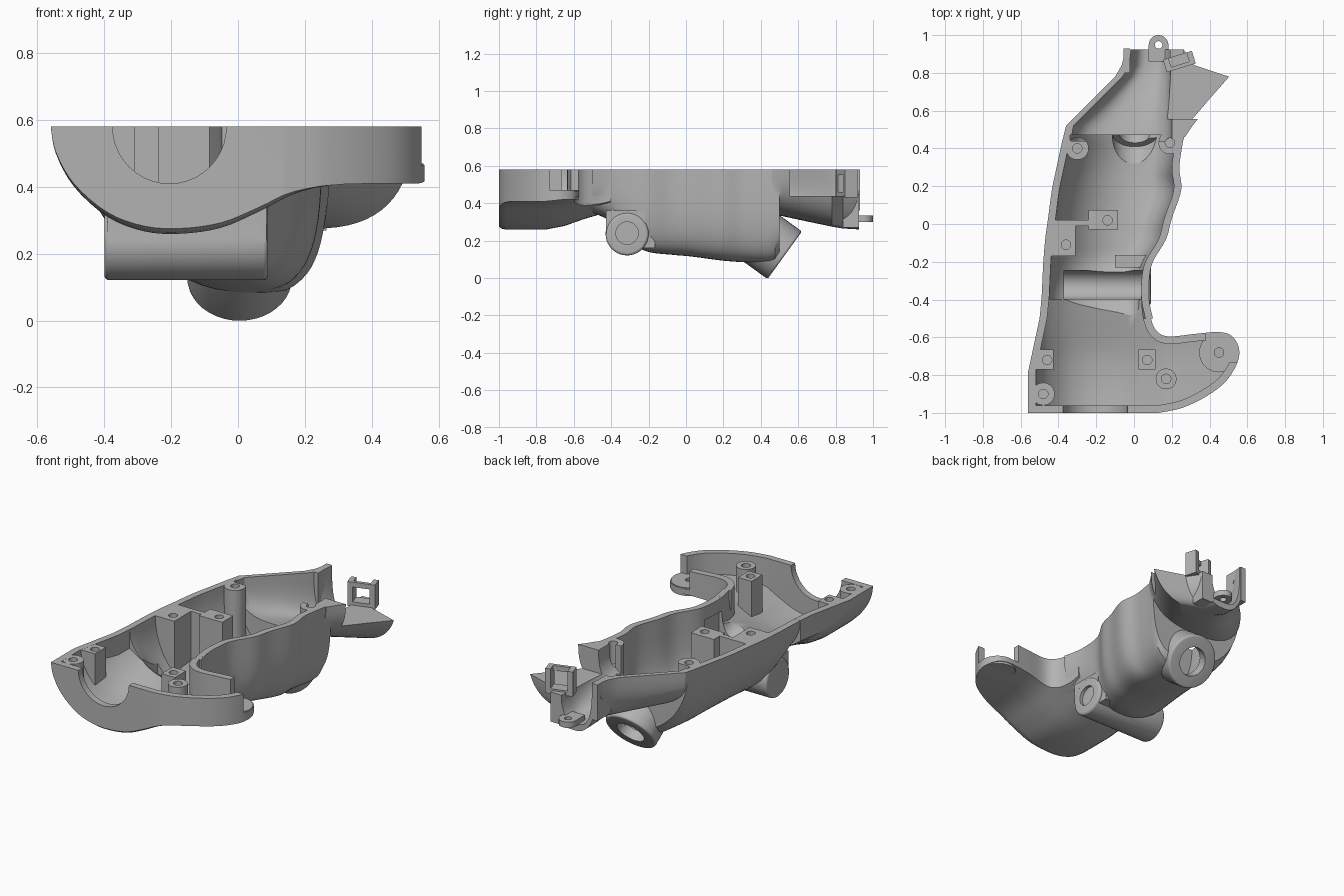
import bpy, bmesh, math
from mathutils import Vector, Matrix

old = bpy.data.objects.get("Cube")
if old:
    bpy.data.objects.remove(old, do_unlink=True)

grey = bpy.data.materials.new("plain grey")
grey.use_nodes = True
grey.diffuse_color = (0.45, 0.45, 0.45, 1)
grey.node_tree.nodes["Principled BSDF"].inputs["Base Color"].default_value = (0.45, 0.45, 0.45, 1)
TOP, WALL = 0.58, 0.04


def make(name, bm):
    bmesh.ops.recalc_face_normals(bm, faces=bm.faces)
    me = bpy.data.meshes.new(name)
    bm.to_mesh(me)
    bm.free()
    me.materials.append(grey)
    ob = bpy.data.objects.new(name, me)
    bpy.context.scene.collection.objects.link(ob)
    return ob


def loft(name, rings):
    bm = bmesh.new()
    rows = [[bm.verts.new(p) for p in r] for r in rings]
    n = len(rows[0])
    for a, b in zip(rows, rows[1:]):
        for i in range(n):
            bm.faces.new((a[i], a[(i + 1) % n], b[(i + 1) % n], b[i]))
    bm.faces.new(rows[0])
    bm.faces.new(rows[-1])
    return make(name, bm)


def prism(name, outline, z0, z1):
    return loft(name, [[(x, y, z) for x, y in outline] for z in (z0, z1)])


def box(name, x0, x1, y0, y1, z0, z1):
    return prism(name, [(x0, y0), (x1, y0), (x1, y1), (x0, y1)], z0, z1)


def rod(name, a, b, r, bevel=0.0):
    a, b = Vector(a), Vector(b)
    bm = bmesh.new()
    m = Matrix.Translation((a + b) / 2) @ (b - a).to_track_quat('Z', 'Y').to_matrix().to_4x4()
    bmesh.ops.create_cone(bm, cap_ends=True, segments=40, radius1=r, radius2=r,
                          depth=(b - a).length, matrix=m)
    if bevel:
        rim = [e for e in bm.edges if any(len(f.verts) > 4 for f in e.link_faces)]
        bmesh.ops.bevel(bm, geom=rim, offset=bevel, segments=4, profile=0.5, affect='EDGES')
    return make(name, bm)


def combine(ob, other, op):
    mod = ob.modifiers.new("bool", 'BOOLEAN')
    mod.operation, mod.object, mod.solver = op, other, 'EXACT'
    deps = bpy.context.evaluated_depsgraph_get()
    me = bpy.data.meshes.new_from_object(ob.evaluated_get(deps))
    ob.modifiers.clear()
    ob.data = me
    bpy.data.objects.remove(other, do_unlink=True)


def spline(pts, k=5):
    """Smooth curve through points of any dimension."""
    p = [Vector(q) for q in pts]
    p = [p[0]] + p + [p[-1]]
    out = []
    for a, b, c, d in zip(p, p[1:], p[2:], p[3:]):
        for j in range(k):
            t = j / k
            out.append(0.5 * (2 * b + (c - a) * t + (2 * a - 5 * b + 4 * c - d) * t ** 2
                              + (3 * b - a - 3 * c + d) * t ** 3))
    return out + [p[-1]]


def inset(pts, d):
    """Shift an open path to its left side."""
    out = []
    for i, q in enumerate(pts):
        t = (pts[min(i + 1, len(pts) - 1)] - pts[max(i - 1, 0)]).normalized()
        out.append(Vector((q.x - t.y * d, q.y + t.x * d)))
    return out


def trough(row, n_left, n_right, keel, t=0.0):
    """Rounded U section for one station: y, left edge, right edge, bottom."""
    y, lo, hi, b = row
    c = lo + (hi - lo) * keel
    deep = TOP - b - t
    ring = []
    for i in range(33):
        a = math.pi * i / 32
        u, v = math.cos(a), math.sin(a)
        n, h = (n_left, lo + t - c) if u > 0 else (n_right, hi - t - c)
        ring.append((c + abs(u) ** (2 / n) * h, y, TOP - abs(v) ** (2 / n) * deep))
    if t:
        ring += [(hi - t, y, 0.8), (lo + t, y, 0.8)]
    return ring


# Grip: outer body with a slanted left flank, and its cavity
stations = spline([(-0.5, -0.5, 0.1, 0.35), (-0.4, -0.49, 0.08, 0.3), (-0.3, -0.485, 0.08, 0.19),
                   (-0.2, -0.48, 0.1, 0.14), (-0.08, -0.47, 0.17, 0.125), (0.03, -0.455, 0.2, 0.115),
                   (0.18, -0.435, 0.25, 0.095), (0.3, -0.41, 0.24, 0.085), (0.44, -0.38, 0.26, 0.08)])
tail = [(0.475, -0.37, 0.27, 0.09), (0.5, -0.365, 0.275, 0.13)]
GRIP = (2.05, 3.4, 0.66)
shell = loft("handle_shell", [trough(s, *GRIP) for s in [tuple(s) for s in stations] + tail])
grip_void = loft("grip_void", [trough(s, *GRIP, WALL) for s in stations]
                 + [[(x, 0.47, z) for x, y, z in trough(stations[-1], *GRIP, WALL)]])

# Front bell with side arm: front profile crossed with top outline
profile = spline([(-0.56, 0.58), (-0.545, 0.5), (-0.49, 0.4), (-0.39, 0.31), (-0.28, 0.267),
                  (-0.17, 0.26), (-0.05, 0.278), (0.06, 0.325), (0.17, 0.38), (0.28, 0.405),
                  (0.42, 0.41), (0.6, 0.41)], 4)
slope = [(-1, 0.95), (-0.985, 0.985), (-0.96, 1), (-0.75, 1), (-0.65, 0.94), (-0.55, 0.83), (-0.4, 0.69)]
arm = spline([(0.13, -1), (0.25, -0.975), (0.37, -0.92), (0.48, -0.84), (0.545, -0.74),
              (0.556, -0.66), (0.52, -0.595), (0.45, -0.572), (0.32, -0.582), (0.18, -0.595),
              (0.115, -0.56), (0.085, -0.48), (0.08, -0.4)])
left = [Vector((-0.49, -0.4)), Vector((-0.5, -0.5)), Vector((-0.56, -0.78))]


def front_solid(name, curve, outline, lift):
    rings = []
    for y, f in slope:
        ring = [(p.x, y, TOP - (TOP - p.y) * f) for p in curve]
        rings.append(ring + [(curve[-1].x, y, TOP + lift), (curve[0].x, y, TOP + lift)])
    body = loft(name, rings)
    combine(body, prism("outline", outline, 0, 1), 'INTERSECT')
    return body


corner = [Vector((-0.56, -1))]
bell = front_solid("bell", profile, left + corner + arm, 0.0005)
inner_left = [p + Vector((WALL, 0)) for p in left] + [Vector((-0.52, -0.96))]
bell_void = front_solid("bell_void", inset(profile, WALL), inner_left + inset(arm, WALL), 0.2)
combine(shell, bell, 'UNION')

# Rear throat with side wing
rear = [(0.46, -0.375, 0.27, 0.34), (0.52, -0.36, 0.31, 0.33), (0.66, -0.22, 0.42, 0.3),
        (0.78, -0.1, 0.52, 0.275), (0.84, -0.065, 0.33, 0.265), (0.925, -0.045, 0.27, 0.26)]
combine(shell, loft("throat", [trough(r, 2.6, 2.6, 0.5) for r in rear]), 'UNION')
rear_void = loft("rear_void", [trough((y, lo, 0.24, b), 3, 3, 0.5, WALL) for y, lo, hi, b in
                               [(0.44, -0.375, 0, 0.34)] + rear[1:-1] + [(1, -0.045, 0, 0.26)]])

# Angled port at the rear underside
mouth = Vector((0.005, 0.528, 0.122))
axis = Vector((0, 0.81, -0.585))
combine(shell, rod("port", mouth, mouth - axis * 0.24, 0.157, 0.012), 'UNION')

# Cross barrel under the neck, hollow and open upward
barrel = rod("cross_barrel", (-0.4, -0.315, 0.236), (0.09, -0.315, 0.236), 0.115, 0.015)
combine(barrel, box("fill", -0.39, 0.085, -0.429, -0.22, 0.236, 0.36), 'UNION')
combine(shell, barrel, 'UNION')
barrel_void = rod("barrel_void", (-0.37, -0.322, 0.236), (0.055, -0.322, 0.236), 0.076)
combine(barrel_void, box("slot", -0.37, 0.055, -0.398, -0.246, 0.236, 0.5), 'UNION')

# Screw posts left standing inside the cavities
round_posts = [(-0.3, 0.4, 0.06), (0.19, 0.43, 0.06), (-0.48, -0.9, 0.06), (0.17, -0.82, 0.055)]
square_posts = [(-0.55, -0.425, -0.77, -0.665), (0.025, 0.115, -0.77, -0.665),
                (-0.48, -0.31, -0.17, 0.0), (-0.24, -0.085, -0.03, 0.075), (-0.48, -0.2, -0.01, 0.02)]
for void in (grip_void, bell_void):
    for x, y, r in round_posts:
        combine(void, rod("post", (x, y, -0.1), (x, y, TOP), r), 'DIFFERENCE')
    for b in square_posts:
        combine(void, box("post", *b, -0.1, TOP), 'DIFFERENCE')
for void in (grip_void, bell_void, rear_void, barrel_void):
    combine(shell, void, 'DIFFERENCE')

# Openings: port bore, front half-round mouth, arm end, lowered wing, barrel recess
combine(shell, rod("bore", mouth + axis * 0.1, mouth - axis * 0.27, 0.085), 'DIFFERENCE')
combine(shell, rod("counterbore", mouth - axis * 0.06, mouth - axis * 0.25, 0.12), 'DIFFERENCE')
combine(shell, rod("mouth", (-0.205, -1.1, TOP), (-0.205, -0.9, TOP), 0.17), 'DIFFERENCE')
combine(shell, box("arm_gap", 0.38, 0.7, -0.73, -0.5, 0.466, 0.8), 'DIFFERENCE')
combine(shell, box("wing_gap", 0.16, 0.7, 0.555, 1.1, 0.44, 0.8), 'DIFFERENCE')
combine(shell, rod("recess", (0.07, -0.315, 0.24), (0.2, -0.315, 0.24), 0.06), 'DIFFERENCE')
holes = [(x, y) for x, y, r in round_posts] + [(-0.46, -0.72), (0.07, -0.72), (-0.36, -0.11), (-0.14, 0.02)]
for x, y in holes:
    combine(shell, rod("hole", (x, y, 0.44), (x, y, 0.8), 0.025), 'DIFFERENCE')

# Arm pad with hole
pad = rod("arm_pad", (0.45, -0.68, 0.42), (0.45, -0.68, 0.47), 0.105)
combine(pad, rod("hole", (0.45, -0.68, 0.43), (0.45, -0.68, 0.6), 0.025), 'DIFFERENCE')

# Small inner bracket on the neck wall
bracket = box("neck_bracket", -0.1, 0.07, -0.23, -0.165, 0.16, 0.3)

# Rear fittings: eyelet tab, side plate, wing block and tilted frame
tab = rod("rear_tab", (0.13, 0.948, 0.3), (0.13, 0.948, 0.335), 0.052)
combine(tab, box("neck", 0.078, 0.182, 0.86, 0.948, 0.3, 0.335), 'UNION')
combine(tab, rod("hole", (0.13, 0.948, 0.2), (0.13, 0.948, 0.5), 0.02), 'DIFFERENCE')

plate = box("rear_side_plate", -0.055, -0.02, 0.8, 0.93, 0.36, TOP)
combine(plate, rod("hole", (-0.2, 0.88, 0.5), (0.2, 0.88, 0.5), 0.022), 'DIFFERENCE')

block = box("rear_block", 0.19, 0.265, 0.84, 0.925, 0.27, 0.45)
combine(block, rod("hole", (0.22, 0.88, 0.395), (0.4, 0.88, 0.395), 0.02), 'DIFFERENCE')

frame = box("tilted_frame", -0.08, 0.08, -0.035, 0.035, 0.43, TOP)
combine(frame, box("window", -0.05, 0.05, -0.2, 0.2, 0.46, 0.55), 'DIFFERENCE')
combine(frame, box("slot", -0.05, 0.05, -0.015, 0.2, 0.46, 0.8), 'DIFFERENCE')
frame.matrix_world = Matrix.Translation((0.24, 0.86, 0)) @ Matrix.Rotation(math.radians(17), 4, 'Z')

# Smooth shading with crisp edges
bpy.ops.object.select_all(action='DESELECT')
for ob in (shell, pad, bracket, tab, plate, block, frame):
    ob.select_set(True)
bpy.context.view_layer.objects.active = shell
bpy.ops.object.shade_smooth_by_angle(angle=math.radians(30))
